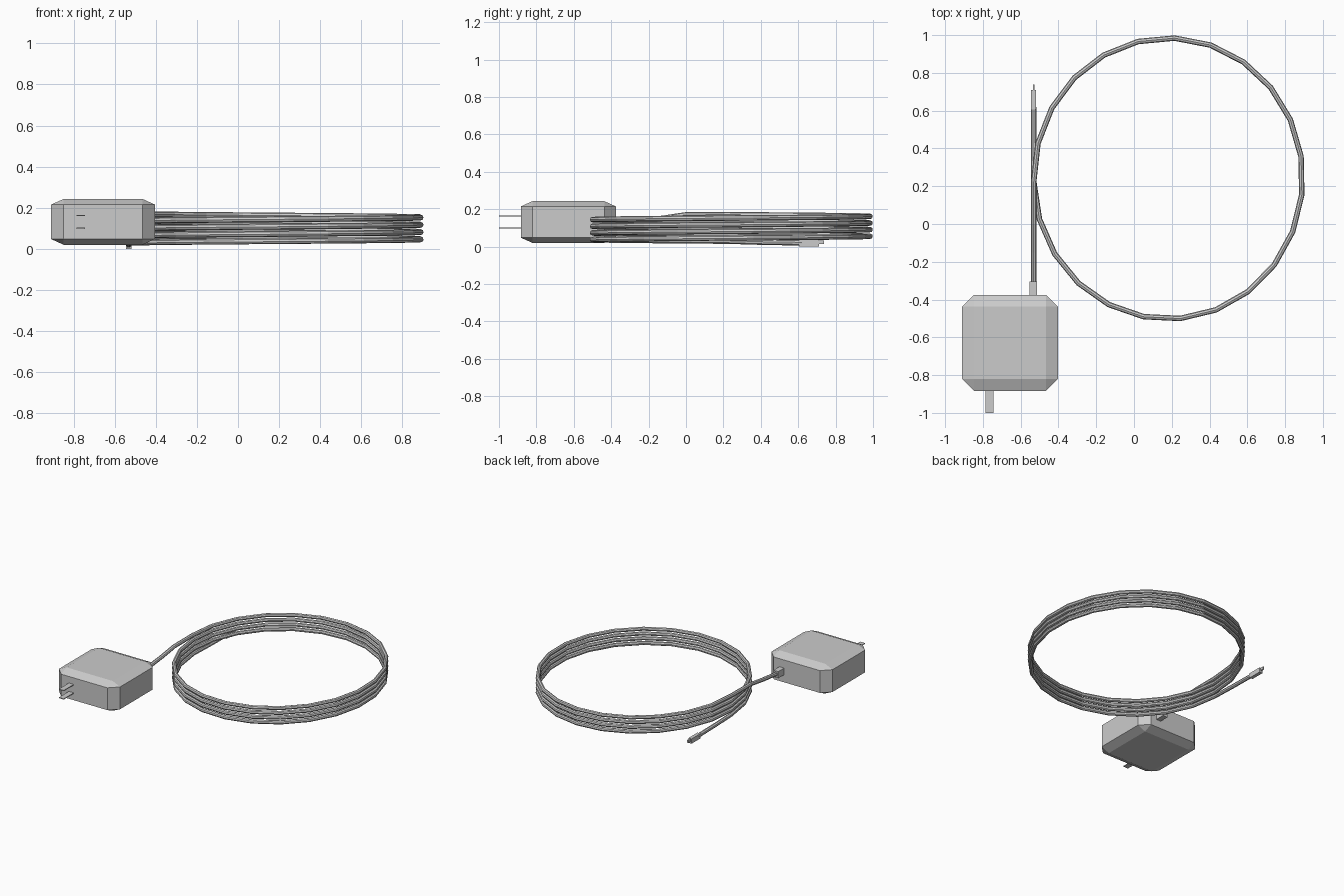
import bpy, bmesh, math
from mathutils import Vector

if "Cube" in bpy.data.objects:
    bpy.data.objects.remove(bpy.data.objects["Cube"])

grey = bpy.data.materials.new("light grey plastic")
grey.diffuse_color = (0.6, 0.6, 0.6, 1)
grey.use_nodes = True
grey.node_tree.nodes["Principled BSDF"].inputs["Base Color"].default_value = grey.diffuse_color


def box(name, lo, hi, bevel=0.0, z_squash=1.0):
    """Box between two corners; the chamfer height is scaled by z_squash."""
    lo, hi = Vector(lo), Vector(hi)
    size = hi - lo
    size.z /= z_squash
    bm = bmesh.new()
    bmesh.ops.create_cube(bm, size=1)
    bmesh.ops.scale(bm, vec=size, verts=bm.verts)
    if bevel:
        bmesh.ops.bevel(bm, geom=bm.edges[:], offset=bevel, segments=1,
                        profile=0.5, affect='EDGES')
    bmesh.ops.scale(bm, vec=(1, 1, z_squash), verts=bm.verts)
    bmesh.ops.translate(bm, vec=(lo + hi) / 2, verts=bm.verts)
    mesh = bpy.data.meshes.new(name)
    bm.to_mesh(mesh)
    bm.free()
    mesh.materials.append(grey)
    obj = bpy.data.objects.new(name, mesh)
    bpy.context.collection.objects.link(obj)
    return obj


# Adapter block with chamfered edges, flattened in height
box("adapter_body", (-0.91, -0.883, 0.02), (-0.403, -0.375, 0.243), 0.062, 0.45)

# Two flat plug prongs
for i, z in enumerate((0.1, 0.163)):
    box(f"plug_prong_{i + 1}", (-0.785, -1.0, z - 0.003), (-0.745, -0.87, z + 0.003))

# Socket plug where the cable leaves the adapter
box("cable_plug", (-0.552, -0.385, 0.105), (-0.513, -0.304, 0.155))

# Connector at the free end
box("end_connector", (-0.544, 0.605, 0.0), (-0.518, 0.71, 0.036))
box("connector_tip", (-0.536, 0.70, 0.014), (-0.526, 0.738, 0.034))

# Cable: lead-in, four descending turns, straight run to the connector
TURNS, STEPS = 4, 23
points = [(-0.531, -0.32, 0.13), (-0.531, -0.15, 0.148), (-0.531, 0.0, 0.17)]
for i in range(TURNS * STEPS + 1):
    a = math.radians(181.2) - math.tau * i / STEPS
    points.append((0.181 + 0.712 * math.cos(a), 0.241 + 0.744 * math.sin(a),
                   0.171 - 0.0355 * i / STEPS))
points += [(-0.531, 0.42, 0.023), (-0.531, 0.62, 0.02)]

curve = bpy.data.curves.new("cable", 'CURVE')
curve.dimensions = '3D'
curve.bevel_depth = 0.0145
curve.bevel_resolution = 2
curve.use_fill_caps = True
spline = curve.splines.new('POLY')
spline.points.add(len(points) - 1)
for p, co in zip(spline.points, points):
    p.co = (*co, 1)
spline.use_smooth = False
curve.materials.append(grey)
cable = bpy.data.objects.new("cable", curve)
bpy.context.collection.objects.link(cable)
